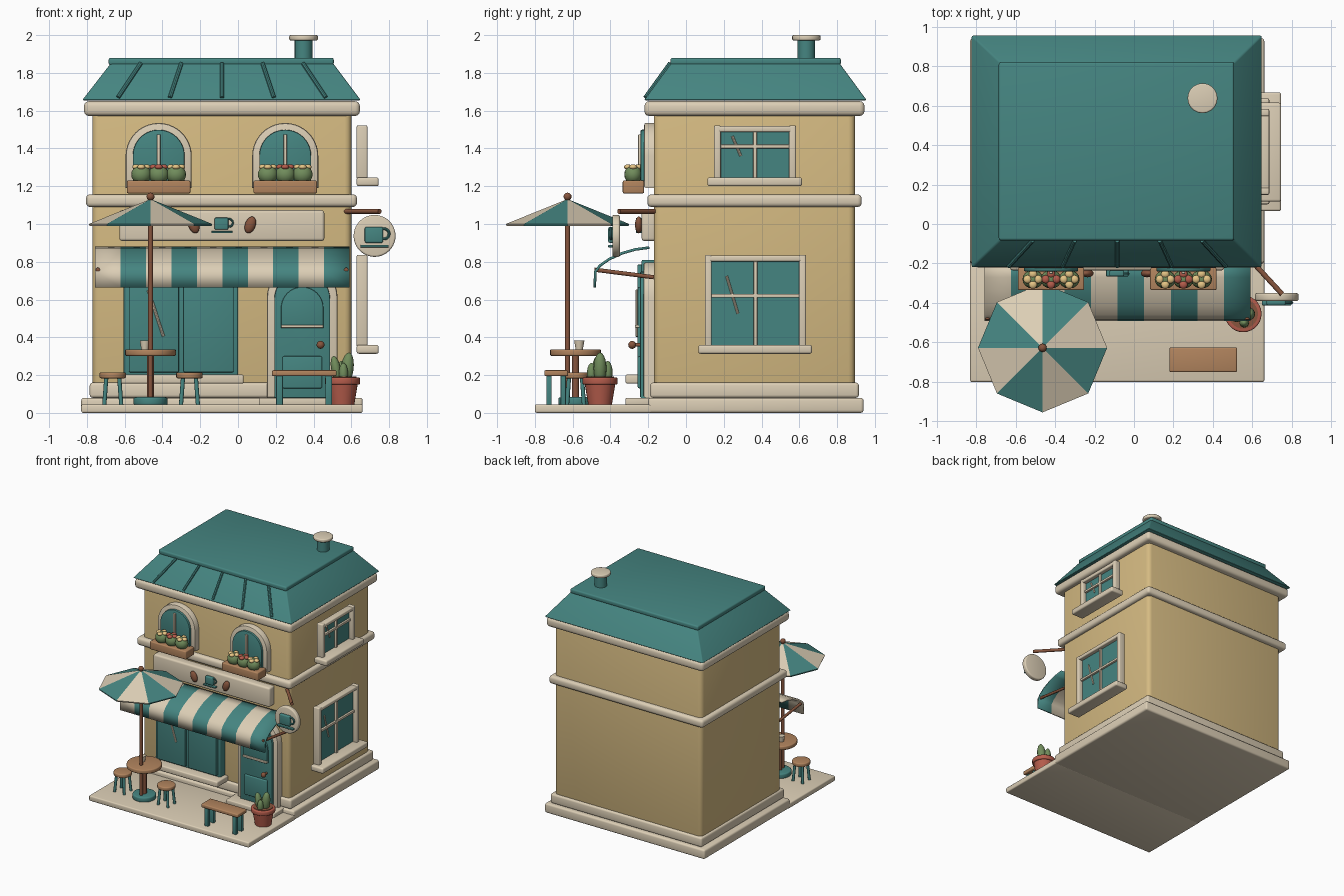
import bpy, bmesh, math
from mathutils import Vector, Matrix

cube = bpy.data.objects.get("Cube")
if cube:
    bpy.data.objects.remove(cube, do_unlink=True)


def material(name, r, g, b):
    rgba = tuple((c / 255) ** 2.2 for c in (r, g, b)) + (1,)
    m = bpy.data.materials.new(name)
    m.use_nodes = True
    m.diffuse_color = rgba
    m.node_tree.nodes["Principled BSDF"].inputs["Base Color"].default_value = rgba
    return m


WALL = material("ochre wall", 212, 185, 129)
TRIM = material("cream trim", 219, 205, 180)
TEAL = material("teal paint", 71, 132, 128)
WOOD = material("light wood", 176, 131, 94)
BROWN = material("dark wood", 134, 86, 64)
CLAY = material("terracotta", 180, 93, 77)
GREEN = material("leaf green", 112, 139, 92)
YELLOW = material("yellow petals", 232, 198, 134)
made = []


def finish(name, bm, *mats):
    bmesh.ops.recalc_face_normals(bm, faces=bm.faces)
    me = bpy.data.meshes.new(name)
    bm.to_mesh(me)
    bm.free()
    for m in mats:
        me.materials.append(m)
    ob = bpy.data.objects.new(name, me)
    bpy.context.collection.objects.link(ob)
    made.append(ob)
    return ob


def box(name, x, y, z, mat, bevel=0.008, top=None):
    """Bevelled box from ranges; top = (x range, y range) makes it taper."""
    bm = bmesh.new()
    bmesh.ops.create_cube(bm, size=1)
    for v in bm.verts:
        tx, ty = top if top and v.co.z > 0 else (x, y)
        v.co = (tx[v.co.x > 0], ty[v.co.y > 0], z[v.co.z > 0])
    if bevel:
        bmesh.ops.bevel(bm, geom=bm.edges[:], offset=bevel, segments=3, profile=0.5, affect='EDGES')
    return finish(name, bm, mat)


def rod(name, a, b, r, mat, r2=None, sides=20, bevel=0):
    a, b = Vector(a), Vector(b)
    bm = bmesh.new()
    bmesh.ops.create_cone(bm, cap_ends=True, segments=sides, radius1=r,
                          radius2=r if r2 is None else r2, depth=(b - a).length)
    if bevel:
        rim = [e for e in bm.edges if abs(e.verts[0].co.z - e.verts[1].co.z) < 1e-5]
        bmesh.ops.bevel(bm, geom=rim, offset=bevel, segments=3, profile=0.5, affect='EDGES')
    bm.transform(Matrix.Translation((a + b) / 2) @ Vector((0, 0, 1)).rotation_difference(b - a).to_matrix().to_4x4())
    return finish(name, bm, mat)


def blob(name, at, size, mat, tilt=0):
    bm = bmesh.new()
    bmesh.ops.create_uvsphere(bm, u_segments=16, v_segments=10, radius=1)
    bm.transform(Matrix.Translation(at) @ Matrix.Rotation(tilt, 4, 'Y') @ Matrix.Diagonal((*size, 1)))
    return finish(name, bm, mat)


def arch(name, cx, half, z0, spring, y0, y1, mat, bevel=0.006):
    """Round-topped slab facing the front."""
    pts = [(cx - half, z0), (cx + half, z0)]
    pts += [(cx + half * math.cos(t), spring + half * math.sin(t)) for t in (math.pi * i / 20 for i in range(21))]
    bm = bmesh.new()
    face = bm.faces.new([bm.verts.new((px, y0, pz)) for px, pz in pts])
    ext = bmesh.ops.extrude_face_region(bm, geom=[face])
    bmesh.ops.translate(bm, vec=(0, y1 - y0, 0), verts=[g for g in ext["geom"] if isinstance(g, bmesh.types.BMVert)])
    rim = [e for e in bm.edges if all(abs(v.co.y - y0) < 1e-5 for v in e.verts)]
    bmesh.ops.bevel(bm, geom=rim, offset=bevel, segments=2, profile=0.5, affect='EDGES')
    return finish(name, bm, mat)


# Building shell
box("base_plinth", (-0.83, 0.66), (-0.2, 0.94), (0, 0.08), TRIM, 0.015)
box("patio", (-0.83, 0.66), (-0.8, -0.18), (0, 0.045), TRIM, 0.01)
box("door_step", (0.11, 0.56), (-0.32, -0.18), (0.04, 0.08), TRIM)
box("wall_plinth", (-0.785, 0.625), (-0.19, 0.915), (0.08, 0.16), TRIM, 0.015)
box("walls", (-0.77, 0.6), (-0.17, 0.895), (0.12, 1.62), WALL, 0.035)
box("floor_band", (-0.805, 0.63), (-0.205, 0.93), (1.09, 1.157), TRIM, 0.022)
box("cornice", (-0.815, 0.645), (-0.22, 0.945), (1.572, 1.65), TRIM, 0.025)

# Roof with ribs and chimney
box("roof", (-0.825, 0.65), (-0.222, 0.957), (1.655, 1.855), TEAL, 0.008,
    top=((-0.67, 0.5), (-0.075, 0.81)))
box("roof_cap", (-0.685, 0.507), (-0.083, 0.82), (1.84, 1.88), TEAL, 0.012)
for i in range(-2, 3):
    rod("roof_rib", (-0.085 + 0.275 * i, -0.215, 1.67), (-0.085 + 0.215 * i, -0.085, 1.85), 0.011, TEAL, sides=8)
rod("chimney", (0.347, 0.637, 1.86), (0.347, 0.637, 1.98), 0.047, TEAL)
rod("chimney_cap", (0.347, 0.637, 1.972), (0.347, 0.637, 2.0), 0.076, TRIM, bevel=0.008)

# Arched windows with flower boxes
for cx in (-0.42, 0.25):
    arch("arch_frame", cx, 0.175, 1.19, 1.36, -0.222, -0.16, TRIM, 0.012)
    arch("arch_glass", cx, 0.137, 1.2, 1.362, -0.24, -0.2, TEAL)
    box("arch_mullion", (cx - 0.009, cx + 0.009), (-0.253, -0.23), (1.22, 1.475), TRIM, 0.004)
    box("flower_box", (cx - 0.168, cx + 0.168), (-0.335, -0.222), (1.162, 1.23), WOOD)
    for k in (-1, 0, 1):
        fx = cx + 0.092 * k
        blob("bush", (fx, -0.28, 1.262), (0.053, 0.047, 0.05), GREEN)
        for dx, dy in ((1, 0), (-1, 0), (0, 1), (0, -1)):
            blob("flower", (fx + 0.027 * dx, -0.28 + 0.027 * dy, 1.302), (0.021, 0.021, 0.014),
                 YELLOW if k else CLAY)


def side_window(y0, y1, z0, z1, bar_z, glint):
    """Cross-barred window on the right-hand wall."""
    x, ym = (0.628, 0.685), (y0 + y1) / 2
    box("side_glass", (0.632, 0.65), (y0 + 0.02, y1 - 0.02), (z0, z1 - 0.02), TEAL, 0)
    for ya in (y0, y1 - 0.036):
        box("side_frame_post", x, (ya, ya + 0.036), (z0, z1), TRIM)
    box("side_frame_top", x, (y0 + 0.01, y1 - 0.01), (z1 - 0.035, z1 - 0.004), TRIM)
    box("side_sill", (0.628, 0.745), (y0 - 0.035, y1 + 0.032), (z0 - 0.035, z0 + 0.012), TRIM, 0.012)
    box("side_bar_upright", (0.645, 0.667), (ym - 0.01, ym + 0.01), (z0, z1 - 0.02), TRIM, 0.004)
    box("side_bar_cross", (0.645, 0.667), (y0 + 0.02, y1 - 0.02), (bar_z - 0.01, bar_z + 0.01), TRIM, 0.004)
    (ga, gza), (gb, gzb) = glint
    rod("side_glint", (0.652, ga, gza), (0.652, gb, gzb), 0.007, TRIM, sides=8)


side_window(0.148, 0.582, 1.235, 1.522, 1.41, ((0.245, 1.465), (0.29, 1.36)))
side_window(0.1, 0.635, 0.348, 0.837, 0.62, ((0.215, 0.725), (0.275, 0.525)))

# Shop window
box("shop_window_frame", (-0.605, 0), (-0.235, -0.16), (0.19, 0.81), TEAL)
for x0 in (-0.578, -0.288):
    box("shop_window_pane", (x0, x0 + 0.265), (-0.258, -0.22), (0.215, 0.785), TEAL, 0.006)
box("shop_sill", (-0.628, 0.03), (-0.32, -0.17), (0.155, 0.203), TRIM, 0.01)
rod("shop_glint", (-0.475, -0.26, 0.65), (-0.395, -0.26, 0.405), 0.008, TRIM, sides=8)

# Door
arch("door_frame", 0.34, 0.187, 0.08, 0.61, -0.225, -0.16, TRIM, 0.012)
arch("door", 0.34, 0.148, 0.08, 0.6, -0.243, -0.2, TEAL)
arch("door_glass", 0.34, 0.112, 0.45, 0.555, -0.256, -0.23, TEAL)
box("door_rail", (0.228, 0.452), (-0.27, -0.24), (0.45, 0.466), TRIM, 0.005)
box("door_panel", (0.235, 0.445), (-0.256, -0.23), (0.13, 0.3), TEAL)
blob("door_knob", (0.437, -0.285, 0.36), (0.021, 0.021, 0.021), BROWN)
rod("knob_stem", (0.437, -0.285, 0.36), (0.437, -0.235, 0.36), 0.009, BROWN)


def cup(cx, cz, y, s):
    """Flat cup emblem with handle and saucer."""
    box("cup_body", (cx - 0.052 * s, cx + 0.045 * s), (y - 0.02, y + 0.01),
        (cz - 0.04 * s, cz + 0.045 * s), TEAL, 0.009 * s)
    box("cup_saucer", (cx - 0.075 * s, cx + 0.075 * s), (y - 0.02, y + 0.01),
        (cz - 0.064 * s, cz - 0.05 * s), TEAL, 0.004 * s)
    bpy.ops.mesh.primitive_torus_add(location=(cx + 0.05 * s, y - 0.006, cz + 0.008 * s), rotation=(math.pi / 2, 0, 0),
                                     major_radius=0.027 * s, minor_radius=0.007 * s,
                                     major_segments=20, minor_segments=8)
    ob = bpy.context.object
    ob.name = "cup_handle"
    ob.data.materials.append(TEAL)
    made.append(ob)


# Name board and hanging disc
box("sign_board", (-0.628, 0.457), (-0.235, -0.16), (0.91, 1.073), TRIM, 0.015)
for bx in (-0.235, 0.065):
    blob("coffee_bean", (bx, -0.25, 0.995), (0.028, 0.02, 0.046), BROWN, 0.35 if bx > 0 else -0.35)
cup(-0.085, 1.0, -0.245, 0.75)
rod("sign_bracket", (0.57, -0.16, 1.067), (0.75, -0.355, 1.067), 0.013, BROWN)
rod("sign_disc", (0.723, -0.35, 0.937), (0.723, -0.39, 0.937), 0.111, TRIM, sides=40, bevel=0.01)
cup(0.723, 0.94, -0.392, 1)

# Striped awning
profile = [(-0.195, 0.882), (-0.27, 0.872), (-0.34, 0.852), (-0.41, 0.82), (-0.46, 0.785),
           (-0.487, 0.75), (-0.49, 0.665)]
bm = bmesh.new()
rows = [[bm.verts.new((-0.757 + 0.1348 * i, py, pz)) for py, pz in profile] for i in range(11)]
for i in range(10):
    for j in range(len(profile) - 1):
        f = bm.faces.new((rows[i][j], rows[i][j + 1], rows[i + 1][j + 1], rows[i + 1][j]))
        f.material_index = i % 2
awning = finish("awning", bm, TRIM, TEAL)
awning.modifiers.new("thickness", 'SOLIDIFY').thickness = 0.014
for ax in (-0.742, 0.573):
    rod("awning_arm", (ax, -0.485, 0.758), (ax, -0.17, 0.718), 0.011, BROWN)

# Parasol
ux, uy = -0.463, -0.627
bm = bmesh.new()
tip = bm.verts.new((ux, uy, 1.132))
rim = [bm.verts.new((ux + 0.327 * math.cos(k * math.pi / 4), uy + 0.327 * math.sin(k * math.pi / 4), 1.0))
       for k in range(8)]
for k in range(8):
    bm.faces.new((tip, rim[k], rim[(k + 1) % 8])).material_index = k % 2
canopy = finish("parasol_canopy", bm, TRIM, TEAL)
canopy.modifiers.new("thickness", 'SOLIDIFY').thickness = 0.012
rod("parasol_pole", (ux, uy, 0.05), (ux, uy, 1.14), 0.013, BROWN)
blob("parasol_finial", (ux, uy, 1.145), (0.021, 0.021, 0.021), BROWN)

# Table, cup and stools
ty = -0.585
rod("table_foot", (ux, ty, 0.04), (ux, ty, 0.083), 0.09, TEAL, bevel=0.01, sides=32)
rod("table_post", (ux, ty, 0.07), (ux, ty, 0.31), 0.019, BROWN)
rod("table_top", (ux, ty, 0.302), (ux, ty, 0.336), 0.135, WOOD, bevel=0.008, sides=32)
rod("table_cup", (ux - 0.03, ty + 0.02, 0.336), (ux - 0.03, ty + 0.02, 0.382), 0.019, TRIM, 0.027)
for sx in (-0.663, -0.257):
    rod("stool_seat", (sx, ty, 0.183), (sx, ty, 0.215), 0.07, WOOD, bevel=0.008, sides=28)
    for dx in (-1, 1):
        for dy in (-1, 1):
            rod("stool_leg", (sx + 0.045 * dx, ty + 0.045 * dy, 0.04),
                (sx + 0.034 * dx, ty + 0.034 * dy, 0.19), 0.011, TEAL, sides=12)

# Bench
box("bench_seat", (0.18, 0.522), (-0.75, -0.625), (0.195, 0.226), WOOD, 0.008)
for bx in (0.22, 0.48):
    for by in (-0.725, -0.65):
        box("bench_leg", (bx - 0.018, bx + 0.018), (by - 0.014, by + 0.014), (0.04, 0.2), TEAL, 0.004)

# Potted cactus
px, py = 0.553, -0.455
rod("pot", (px, py, 0.04), (px, py, 0.165), 0.062, CLAY, 0.083, sides=28)
rod("pot_rim", (px, py, 0.15), (px, py, 0.188), 0.093, CLAY, bevel=0.008, sides=28)
rod("pot_soil", (px, py, 0.18), (px, py, 0.192), 0.075, BROWN, sides=28)
blob("cactus_main", (px + 0.025, py, 0.235), (0.034, 0.034, 0.085), GREEN, 0.12)
blob("cactus_left", (px - 0.033, py - 0.012, 0.228), (0.026, 0.03, 0.075), GREEN, -0.2)
blob("cactus_back", (px - 0.005, py + 0.04, 0.215), (0.026, 0.026, 0.06), GREEN)
blob("cactus_front", (px + 0.005, py - 0.045, 0.21), (0.024, 0.024, 0.055), GREEN)

# Smooth the rounded parts, keep hard edges
bpy.ops.object.select_all(action='DESELECT')
for ob in made:
    if ob is not canopy:
        ob.select_set(True)
bpy.context.view_layer.objects.active = made[0]
bpy.ops.object.shade_smooth_by_angle(angle=math.radians(40))
